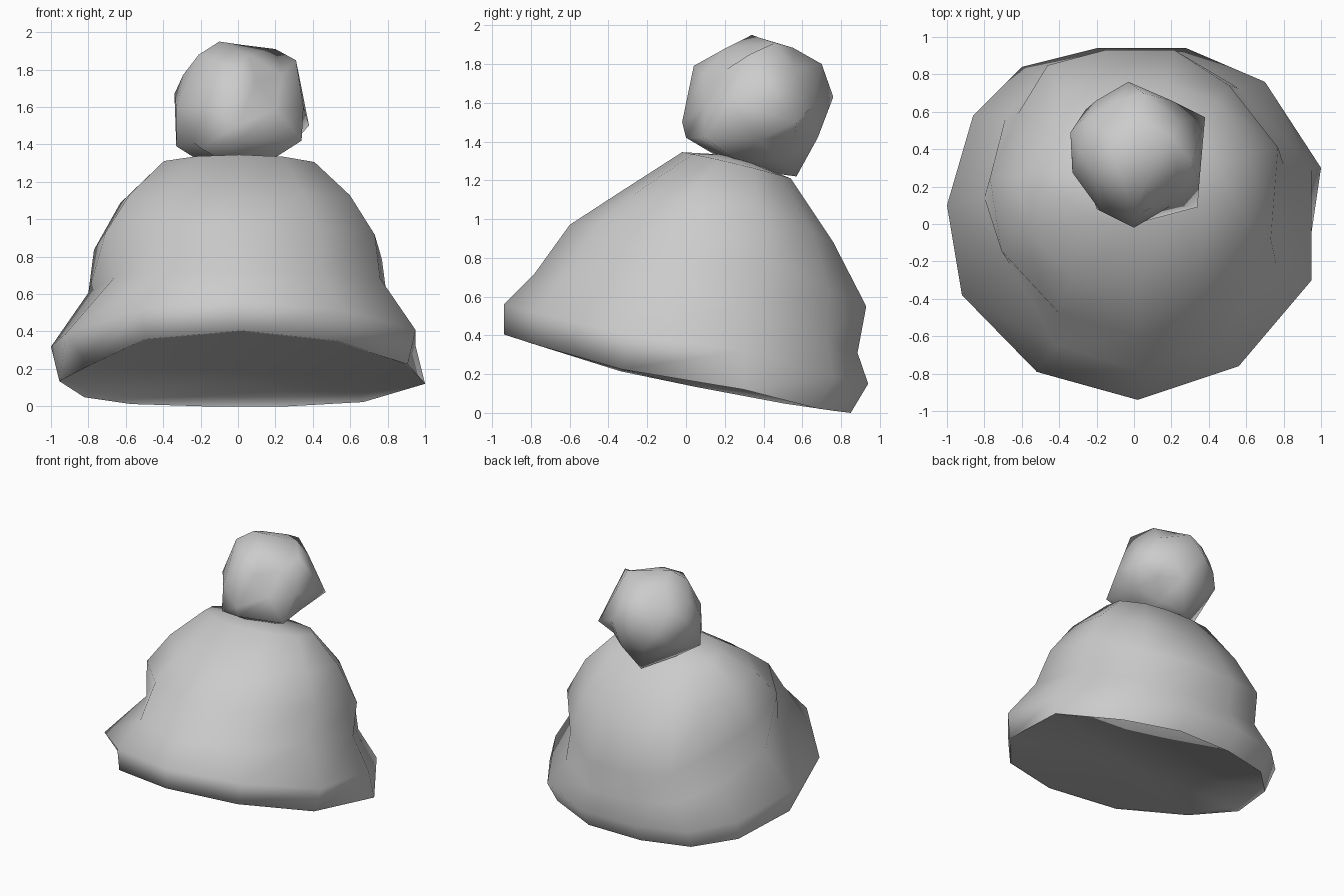
import bpy, bmesh
from mathutils import Vector

if "Cube" in bpy.data.objects:
    bpy.data.objects.remove(bpy.data.objects["Cube"])


def finish(bm, name, angle):
    bmesh.ops.recalc_face_normals(bm, faces=bm.faces)
    mesh = bpy.data.meshes.new(name)
    bm.to_mesh(mesh)
    bm.free()
    ob = bpy.data.objects.new(name, mesh)
    bpy.context.collection.objects.link(ob)
    bpy.ops.object.select_all(action='DESELECT')
    ob.select_set(True)
    bpy.context.view_layer.objects.active = ob
    bpy.ops.object.shade_smooth_by_angle(angle=angle)
    return ob


# Slightly irregular twelve-sided outline shared by every ring of the hat
outline = [(.02, -.94), (.56, -.76), (.95, -.3), (1, .3), (.70, .76), (.28, .94),
           (-.2, .94), (-.6, .84), (-.86, .58), (-1, .1), (-.92, -.38), (-.52, -.79)]

# Hat rings: half width, front y, back y, then z at front, middle and back
rings = [
    (.94, -.92, .835, .40, .165, .05),
    (.955, -.94, .85, .405, .155, .0),
    (1.0, -.94, .94, .56, .34, .15),
    (.80, -.78, .885, .72, .63, .31),
    (.77, -.60, .93, .97, .86, .55),
    (.63, -.37, .76, 1.12, 1.10, .88),
    (.43, -.02, .54, 1.345, 1.285, 1.21),
]
# Dents of the soft brim and sides: (ring, vertex) moved to a position
dents = {(1, 3): (1, .3, .12), (2, 3): (.95, .3, .32), (0, 3): (.97, .3, .125),
         (1, 10): (-.80, -.34, .215), (2, 10): (-.92, -.38, .39), (0, 10): (-.78, -.33, .22),
         (3, 10): (-.66, -.22, .69), (4, 4): (.51, .74, .63), (4, 8): (-.62, .59, .70),
         (5, 8): (-.50, .50, .98)}

# Knitted hat, tilted brim, underside flush at the front and recessed at the back
bm = bmesh.new()
loops = []
for r, (rx, yf, yb, zf, zm, zb) in enumerate(rings):
    loop = []
    for i, (ox, oy) in enumerate(outline):
        t = oy / .94
        y = (yf + yb) / 2 + t * (yb - yf) / 2
        z = zm + t * (zb - zf) / 2 + t * t * ((zf + zb) / 2 - zm)
        loop.append(bm.verts.new(dents.get((r, i), (rx * ox, y, z))))
    loops.append(loop)
n = len(outline)
crown = bm.verts.new((0, .24, 1.33))
under = bm.verts.new((0, -.03, .19))
for a, b in zip(loops, loops[1:]):
    for i in range(n):
        j = (i + 1) % n
        bm.faces.new((a[i], a[j], b[j], b[i]))
for loop, tip in ((loops[-1], crown), (loops[0], under)):
    for i in range(n):
        bm.faces.new((loop[i], loop[(i + 1) % n], tip))
finish(bm, "hat", 1.6)

# Lumpy pompom: a coarse ball with a few vertices pulled to bump positions
center = Vector((0, .38, 1.59))
bumps = [(-.1, .34, 1.95), (.2, .46, 1.91), (.31, .33, 1.85), (-.21, .28, 1.88),
         (-.34, .49, 1.67), (-.33, .29, 1.39), (.38, .57, 1.5), (.34, .09, 1.42),
         (.0, -.02, 1.5), (-.03, .76, 1.63), (0, .04, 1.79), (0, .57, 1.22),
         (-.18, .07, 1.6), (.05, .70, 1.8), (.35, .23, 1.6), (-.26, .61, 1.5),
         (-.2, .08, 1.38), (.1, .68, 1.42), (0, .0, 1.42)]
bm = bmesh.new()
bmesh.ops.create_icosphere(bm, subdivisions=2, radius=.345)
free = set(bm.verts)
for v in bm.verts:
    v.co += center
for p in bumps:
    p = Vector(p)
    d = (p - center).normalized()
    v = max(free, key=lambda w: (w.co - center).normalized().dot(d))
    v.co = p
    free.discard(v)
finish(bm, "pompom", 1.6)
